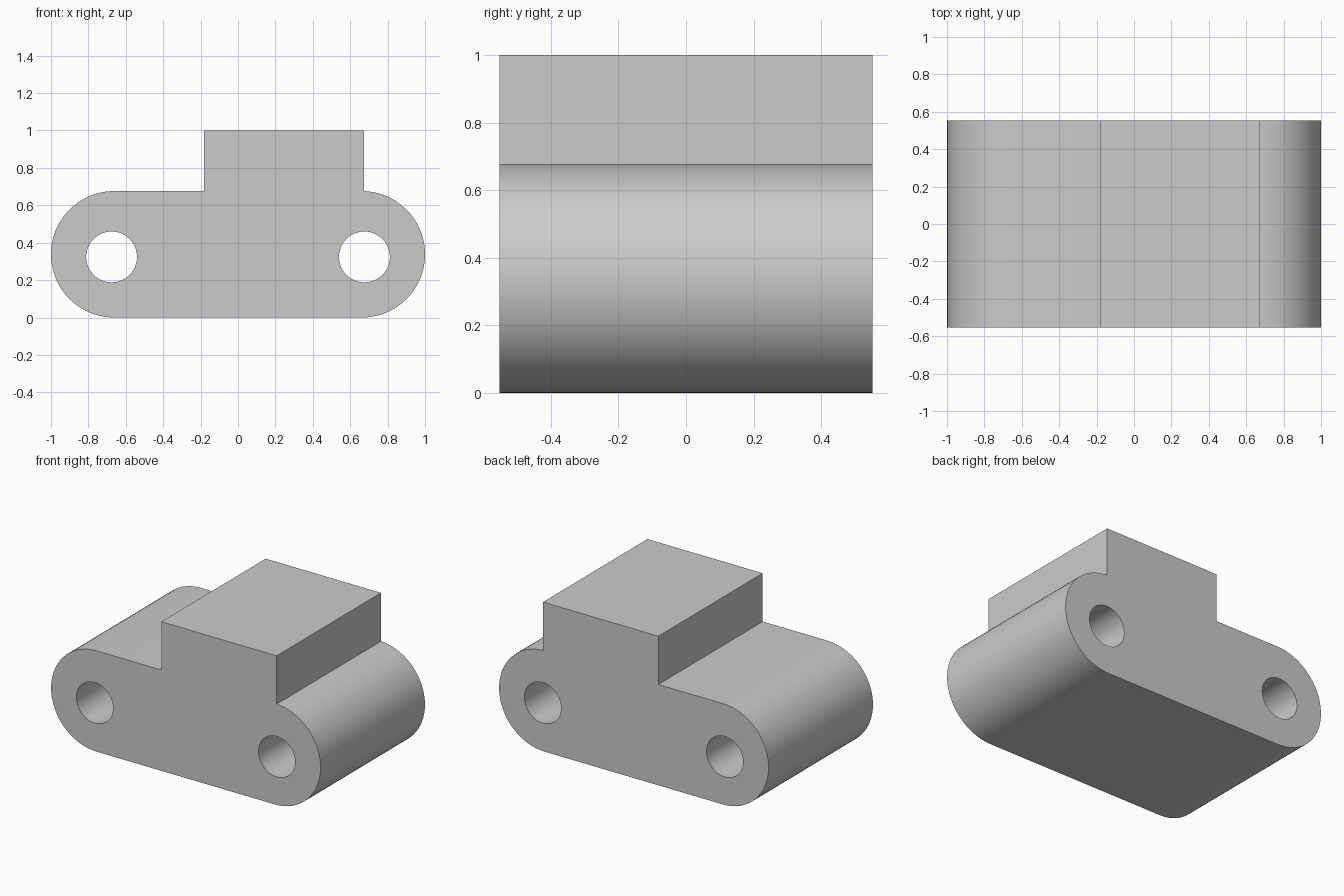
import bpy
import bmesh
from math import sin, cos, pi, radians

cube = bpy.data.objects.get("Cube")
if cube:
    bpy.data.objects.remove(cube, do_unlink=True)

DEPTH = 1.106
END_R, END_X = 0.338, 0.662
HOLE_R, HOLE_X, HOLE_Z = 0.136, 0.676, 0.324
BLOCK_LEFT, BLOCK_RIGHT, TOP = -0.182, 0.674, 1.0

grey = bpy.data.materials.new("plain grey")
grey.use_nodes = True
colour = (0.6, 0.6, 0.6, 1)
grey.diffuse_color = colour
grey.node_tree.nodes["Principled BSDF"].inputs["Base Color"].default_value = colour


def arc(cx, cz, r, start, end, steps):
    """Points on an arc in the xz plane."""
    angles = [start + (end - start) * i / steps for i in range(steps + 1)]
    return [(cx + r * cos(a), cz + r * sin(a)) for a in angles]


def extrude_profile(name, profile, depth):
    """Prism from an xz outline, centred on y = 0."""
    bm = bmesh.new()
    face = bm.faces.new([bm.verts.new((x, -depth / 2, z)) for x, z in profile])
    result = bmesh.ops.extrude_face_region(bm, geom=[face])
    moved = [g for g in result["geom"] if isinstance(g, bmesh.types.BMVert)]
    bmesh.ops.translate(bm, vec=(0, depth, 0), verts=moved)
    bmesh.ops.recalc_face_normals(bm, faces=bm.faces)
    mesh = bpy.data.meshes.new(name)
    bm.to_mesh(mesh)
    bm.free()
    obj = bpy.data.objects.new(name, mesh)
    bpy.context.collection.objects.link(obj)
    mesh.materials.append(grey)
    return obj


# Rounded body with the off-centre block on top
meet = pi / 2 - (BLOCK_RIGHT - END_X) / END_R
outline = arc(END_X, END_R, END_R, -pi / 2, meet, 40)
outline += [(BLOCK_RIGHT, TOP), (BLOCK_LEFT, TOP), (BLOCK_LEFT, 2 * END_R)]
outline += arc(-END_X, END_R, END_R, pi / 2, 3 * pi / 2, 40)
body = extrude_profile("link_body", outline, DEPTH)

# Through holes at both ends
for side, label in ((1, "left"), (-1, "right")):
    circle = arc(side * HOLE_X, HOLE_Z, HOLE_R, 0, 2 * pi, 48)[:-1]
    cutter = extrude_profile(label + "_hole_cutter", circle, DEPTH + 0.2)
    cutter.hide_render = True
    cutter.hide_set(True)
    cut = body.modifiers.new(label + "_hole", "BOOLEAN")
    cut.operation = "DIFFERENCE"
    cut.solver = "EXACT"
    cut.object = cutter

# Bake the holes so the shading follows the finished edges
bpy.ops.object.select_all(action="DESELECT")
body.select_set(True)
bpy.context.view_layer.objects.active = body
for modifier in list(body.modifiers):
    bpy.ops.object.modifier_apply(modifier=modifier.name)
bpy.ops.object.shade_smooth_by_angle(angle=radians(30))
for obj in [o for o in bpy.data.objects if o.name.endswith("_hole_cutter")]:
    bpy.data.objects.remove(obj, do_unlink=True)
